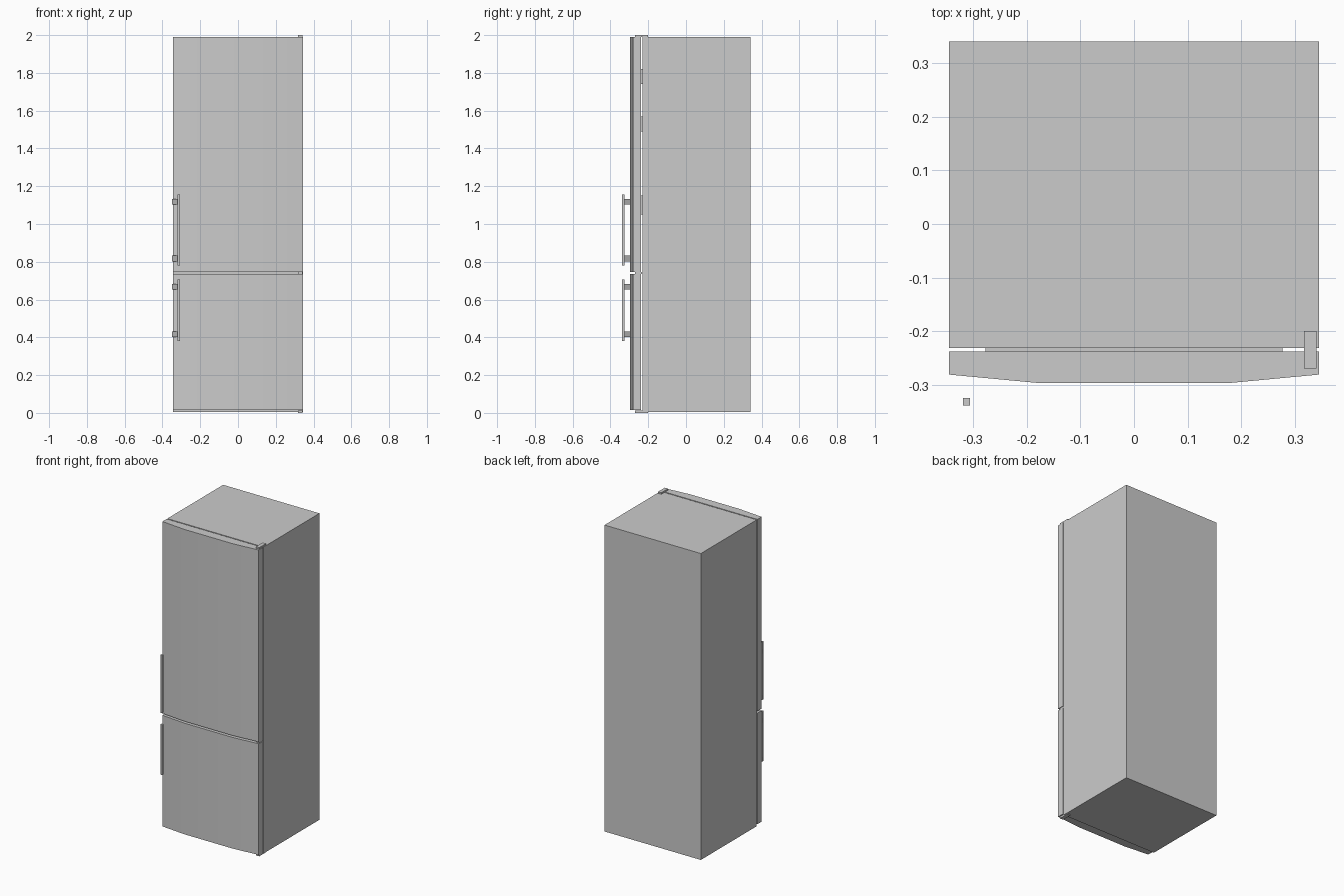
import bpy, bmesh, math

if "Cube" in bpy.data.objects:
    bpy.data.objects.remove(bpy.data.objects["Cube"])


def finish(name, bm):
    bmesh.ops.recalc_face_normals(bm, faces=bm.faces)
    me = bpy.data.meshes.new(name)
    bm.to_mesh(me)
    bm.free()
    ob = bpy.data.objects.new(name, me)
    bpy.context.collection.objects.link(ob)
    return ob


def add_box(bm, x, y, z):
    vs = bmesh.ops.create_cube(bm, size=1)["verts"]
    for v in vs:
        for i, r in enumerate((x, y, z)):
            v.co[i] = r[0] if v.co[i] < 0 else r[1]


def box(name, x, y, z):
    bm = bmesh.new()
    add_box(bm, x, y, z)
    return finish(name, bm)


def prism(name, profile, z0, z1):
    bm = bmesh.new()
    face = bm.faces.new([bm.verts.new((x, y, z0)) for x, y in profile])
    ext = bmesh.ops.extrude_face_region(bm, geom=[face])["geom"]
    for v in ext:
        if isinstance(v, bmesh.types.BMVert):
            v.co.z = z1
    return finish(name, bm)


# Cabinet with two open compartments behind the doors
W = 0.345
cabinet = box("cabinet", (-W, W), (-0.231, 0.341), (0.005, 1.99))
bm = bmesh.new()
add_box(bm, (-0.295, 0.295), (-0.3, 0.28), (0.78, 1.94))
add_box(bm, (-0.295, 0.295), (-0.3, 0.28), (0.06, 0.70))
cutter = finish("compartment_cutter", bm)
cutter.hide_render = True
cutter.hide_set(True)
mod = cabinet.modifiers.new("compartments", 'BOOLEAN')
mod.object = cutter
mod.solver = 'EXACT'

# Doors with a gently bowed front
door_profile = [(-W, -0.238), (-W, -0.281), (-0.175, -0.297),
                (0.175, -0.297), (W, -0.281), (W, -0.238)]
for name, z0, z1 in (("fridge", 0.747, 1.99), ("freezer", 0.015, 0.735)):
    door = prism(name + "_door", door_profile, z0, z1)
    bpy.context.view_layer.objects.active = door
    door.select_set(True)
    bpy.ops.object.shade_smooth_by_angle(angle=math.radians(30))
    door.select_set(False)

# Door bins reaching into the fridge compartment
for i, (z0, z1) in enumerate(((1.05, 1.15), (1.49, 1.57), (1.74, 1.82))):
    box(f"door_bin_{i + 1}", (-0.277, 0.277), (-0.239, -0.14), (z0, z1))

# Hinge plates at the top, middle and bottom
for name, z0, z1 in (("top", 1.989, 2.0), ("middle", 0.735, 0.747), ("bottom", 0.0, 0.012)):
    box(name + "_hinge", (0.317, 0.341), (-0.27, -0.20), (z0, z1))

# Bar handles, each on two thin slanted brackets
for name, z0, z1, feet in (("fridge", 0.78, 1.155, (0.802, 1.102)),
                           ("freezer", 0.38, 0.705, (0.402, 0.652))):
    box(name + "_handle", (-0.319, -0.306), (-0.339, -0.325), (z0, z1))
    for i, f in enumerate(feet):
        bm = bmesh.new()
        a, b = (-0.350, -0.280), (-0.318, -0.329)
        bm.faces.new([bm.verts.new((*p, z)) for p, z in
                      ((a, f), (b, f), (b, f + 0.03), (a, f + 0.03))])
        finish(f"{name}_handle_bracket_{i + 1}", bm)
